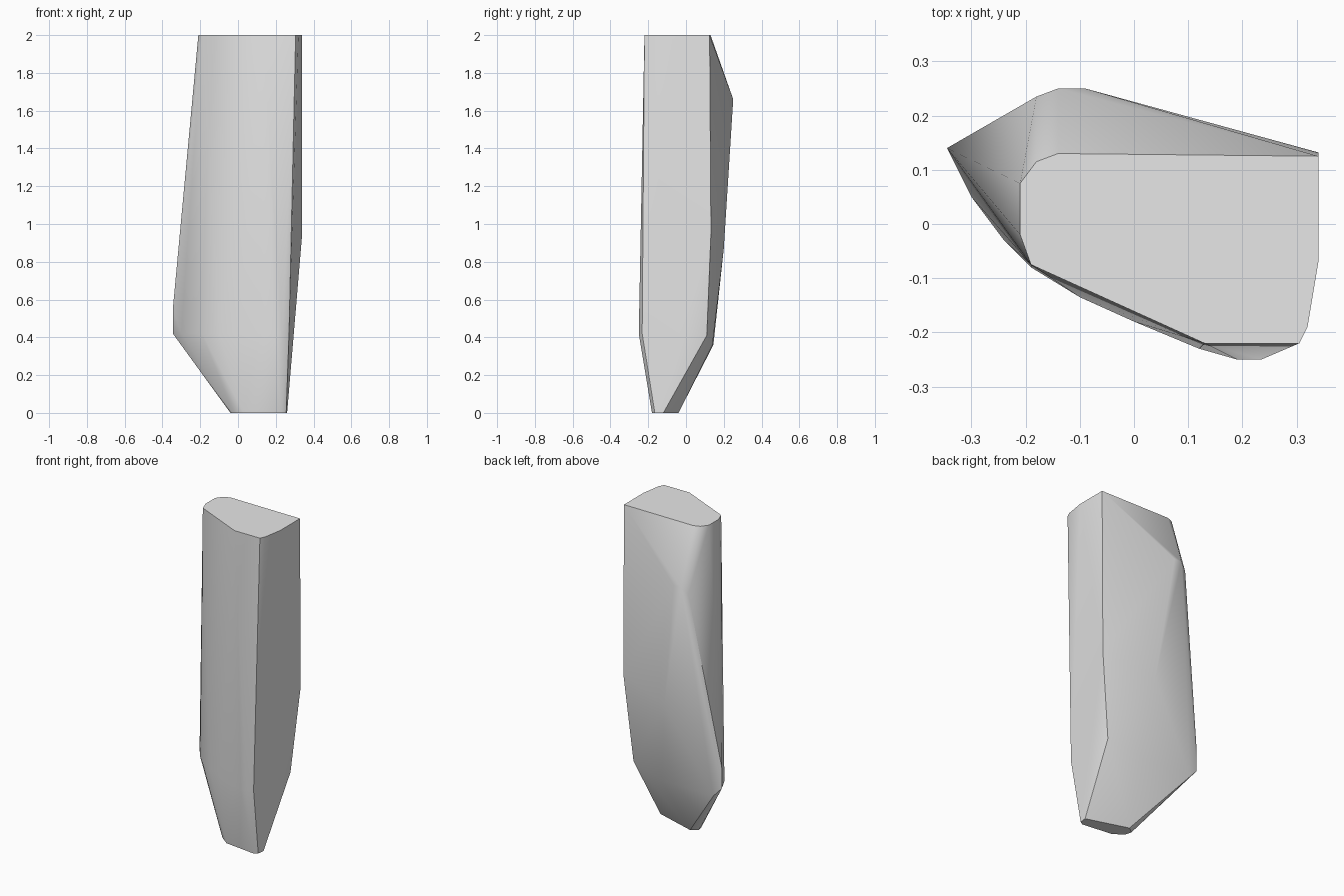
import bpy
import bmesh

cube = bpy.data.objects.get("Cube")
if cube:
    bpy.data.objects.remove(cube, do_unlink=True)

# Flat cut top: outline at full height
top = [(-.14, .13), (.34, .125), (.34, -.07), (.32, -.19), (.305, -.22),
       (.13, -.22), (-.19, -.075), (-.21, -.02), (-.21, .075), (-.18, .115)]

# Shoulder above the taper: outward curve of the front and left side
shoulder = [(-.345, .14), (-.3, .05), (-.24, -.03), (-.19, -.08), (-.1, -.135),
            (0, -.18), (.12, -.23), (.19, -.25), (.235, -.25), (.27, -.232)]

# Small blunt foot
foot = [(.26, -.12), (.255, -.165), (.23, -.18), (.03, -.155),
        (-.03, -.11), (-.04, -.07), (0, -.04)]

# Back ridge and the chipped corners
ridge = [(-.18, .235, 1.62), (-.14, .25, 1.66), (-.09, .25, 1.66),
         (.01, .2, .87), (.07, .14, .36), (-.29, .145, .36),
         (.34, .132, .95), (.285, .11, .41), (-.345, .14, .55)]

points = ridge[:]
for outline, height in ((top, 2), (shoulder, .42), (foot, 0)):
    points += [(x, y, height) for x, y in outline]

# Wrap the outlines into one faceted shard
bm = bmesh.new()
for p in points:
    bm.verts.new(p)
hull = bmesh.ops.convex_hull(bm, input=bm.verts)
inner = {g for g in hull["geom_interior"] + hull["geom_unused"]
         if isinstance(g, bmesh.types.BMVert)}
bmesh.ops.delete(bm, geom=list(inner), context="VERTS")
bmesh.ops.dissolve_limit(bm, angle_limit=.01, verts=bm.verts, edges=bm.edges)
bmesh.ops.recalc_face_normals(bm, faces=bm.faces)

mesh = bpy.data.meshes.new("stone_shard")
bm.to_mesh(mesh)
bm.free()
shard = bpy.data.objects.new("stone_shard", mesh)
bpy.context.collection.objects.link(shard)

# Plain grey stone
stone = bpy.data.materials.new("grey_stone")
stone.use_nodes = True
grey = (.8, .8, .8, 1)
stone.diffuse_color = grey
stone.node_tree.nodes["Principled BSDF"].inputs["Base Color"].default_value = grey
mesh.materials.append(stone)

# Soft facets with crisp corners
bpy.ops.object.select_all(action="DESELECT")
shard.select_set(True)
bpy.context.view_layer.objects.active = shard
bpy.ops.object.shade_smooth_by_angle(angle=.52)
